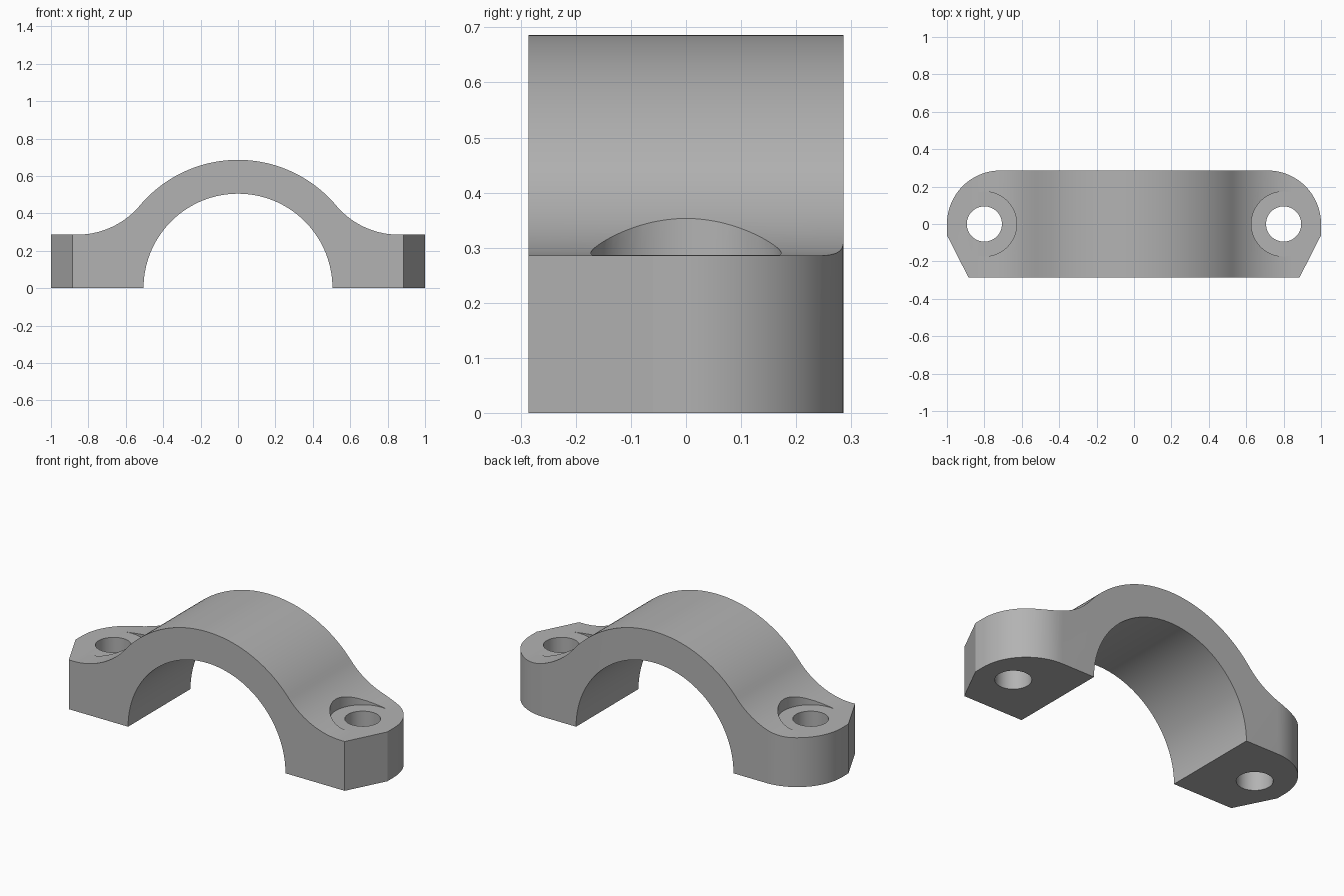
import bpy, bmesh
from math import sin, cos, pi, atan2, hypot
from mathutils import Vector

cube = bpy.data.objects.get("Cube")
if cube:
    bpy.data.objects.remove(cube, do_unlink=True)

HALF_W = 0.286              # half depth along y
FOOT_H = 0.286              # height of the bolt feet
R_IN, R_OUT = 0.505, 0.686  # saddle radii
FILLET_X = 0.86             # where the fillet meets the flat foot
HOLE_X = 0.80

grey = bpy.data.materials.new("grey metal")
grey.use_nodes = True
colour = (0.45, 0.45, 0.45, 1)
grey.diffuse_color = colour
grey.node_tree.nodes["Principled BSDF"].inputs["Base Color"].default_value = colour


def arc(cx, cy, r, a0, a1, n):
    """Points along an arc, both ends included."""
    return [(cx + r * cos(a0 + (a1 - a0) * i / n),
             cy + r * sin(a0 + (a1 - a0) * i / n)) for i in range(n + 1)]


def mirrored(half):
    """Close a right-hand outline with its mirror image."""
    return half + [(-x, y) for x, y in reversed(half) if abs(x) > 1e-6]


def prism(name, points, offset, sweep):
    """Extrude a closed outline; offset maps a 2D point into space."""
    bm = bmesh.new()
    face = bm.faces.new([bm.verts.new(offset(*p)) for p in points])
    top = bmesh.ops.extrude_face_region(bm, geom=[face])["geom"]
    bmesh.ops.translate(bm, vec=Vector(sweep),
                        verts=[v for v in top if isinstance(v, bmesh.types.BMVert)])
    bmesh.ops.recalc_face_normals(bm, faces=bm.faces)
    mesh = bpy.data.meshes.new(name)
    bm.to_mesh(mesh)
    bm.free()
    mesh.materials.append(grey)
    obj = bpy.data.objects.new(name, mesh)
    bpy.context.collection.objects.link(obj)
    return obj


def boolean(target, tool, operation):
    """Apply a boolean and discard the helper."""
    bpy.context.view_layer.objects.active = target
    mod = target.modifiers.new(operation.title(), "BOOLEAN")
    mod.operation, mod.solver, mod.object = operation, "EXACT", tool
    bpy.ops.object.modifier_apply(modifier=mod.name)
    bpy.data.objects.remove(tool, do_unlink=True)


# Side profile: crown arc, tangent fillet, flat foot, inner arch
fillet_r = (FILLET_X**2 + FOOT_H**2 - R_OUT**2) / (2 * (R_OUT - FOOT_H))
fillet_z = FOOT_H + fillet_r
tangent = atan2(fillet_z, FILLET_X)
crown = arc(0, 0, R_OUT, pi / 2, tangent, 32)
fillet = arc(FILLET_X, fillet_z, fillet_r, pi + tangent, 1.5 * pi, 24)
arch = arc(0, 0, R_IN, 0, pi / 2, 40)
half = crown + fillet[1:] + [(1.1, FOOT_H), (1.1, 0)] + arch
left = [(-x, z) for x, z in reversed(half) if abs(x) > 1e-6]
# The outline runs crown to arch on the right, then arch to crown on the left
clamp = prism("saddle_clamp", half + left,
              lambda x, z: (x, -HALF_W, z), (0, 2 * HALF_W, 0))

# Plan outline: rounded back corners, chamfered front corners
plan = [(0.885, -HALF_W), (1, -0.06)] + arc(1 - HALF_W, 0, HALF_W, 0, pi / 2, 24)
boolean(clamp, prism("plan_helper", mirrored(plan),
                     lambda x, y: (x, y, -0.1), (0, 0, 1)), "INTERSECT")

# Bolt holes and the seats cut into the fillets
for side in (-1, 1):
    for radius, bottom in ((0.173, FOOT_H + 0.0004), (0.094, -0.1)):
        circle = arc(side * HOLE_X, 0, radius, 0, 2 * pi, 64)[:-1]
        boolean(clamp, prism("bolt_helper", circle,
                             lambda x, y: (x, y, bottom), (0, 0, 1)), "DIFFERENCE")

# Smooth curved walls, crisp edges
for o in bpy.context.selected_objects:
    o.select_set(False)
clamp.select_set(True)
bpy.context.view_layer.objects.active = clamp
bpy.ops.object.shade_smooth_by_angle(angle=0.35)
